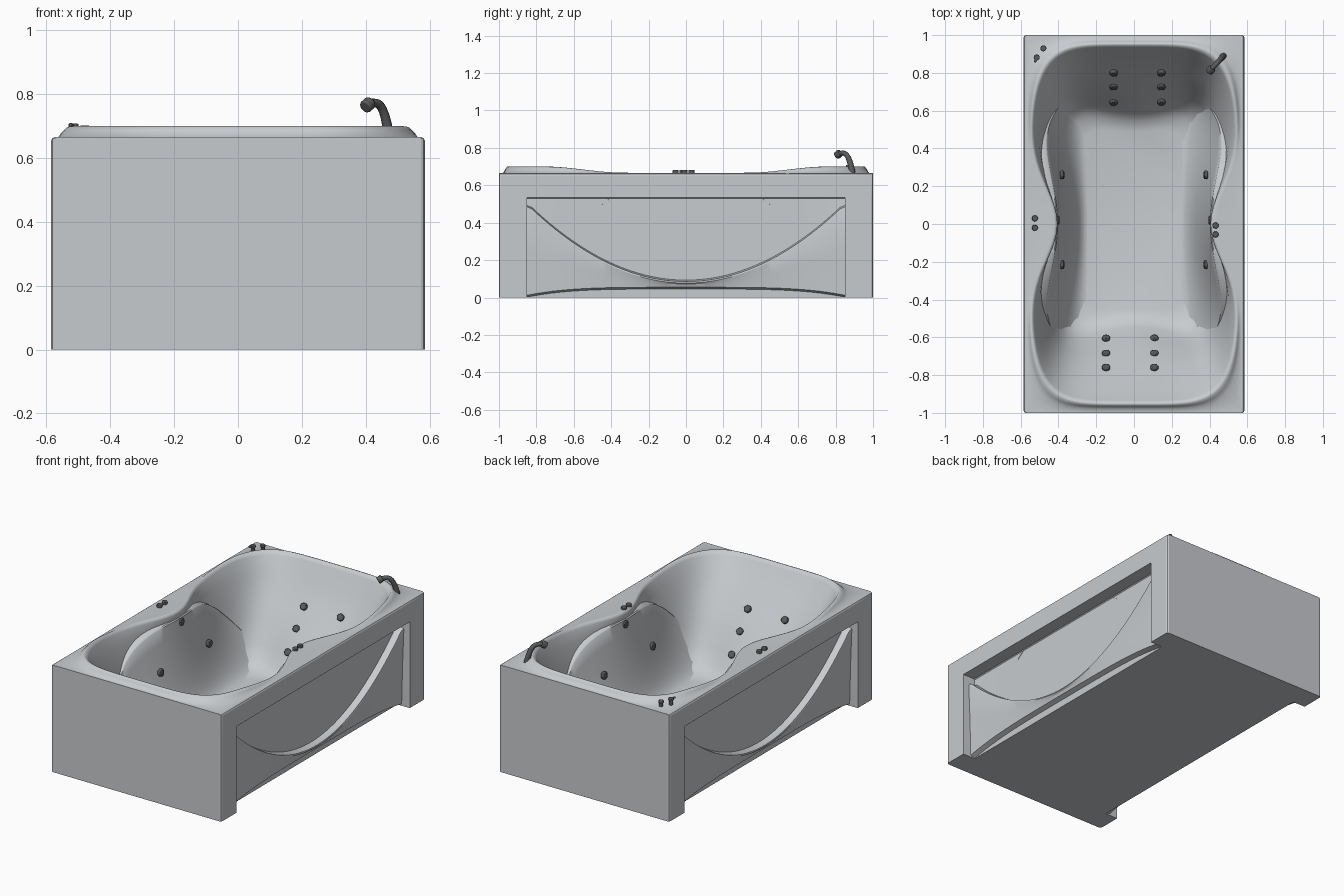
import bpy, bmesh, math
from mathutils import Vector

if "Cube" in bpy.data.objects:
    bpy.data.objects.remove(bpy.data.objects["Cube"])


def material(name, colour):
    m = bpy.data.materials.new(name)
    m.use_nodes = True
    m.diffuse_color = (*colour, 1)
    m.node_tree.nodes["Principled BSDF"].inputs["Base Color"].default_value = (*colour, 1)
    return m


ACRYLIC = material("pale grey acrylic", (0.575, 0.6, 0.625))
METAL = material("dark grey metal", (0.1, 0.103, 0.106))


def finish(obj, mat, angle=35):
    obj.data.materials.append(mat)
    bpy.ops.object.select_all(action="DESELECT")
    obj.select_set(True)
    bpy.context.view_layer.objects.active = obj
    bpy.ops.object.shade_smooth_by_angle(angle=math.radians(angle))
    return obj


def loft(name, sections, closed=False, cap_start=False, cap_end=False, flip=False, angle=35):
    """Skin a list of equal-length point lists."""
    bm = bmesh.new()
    rows = [[bm.verts.new(p) for p in s] for s in sections]
    n = len(rows[0])
    for a, b in zip(rows, rows[1:]):
        for i in range(n if closed else n - 1):
            j = (i + 1) % n
            bm.faces.new((a[i], a[j], b[j], b[i]))
    if cap_start:
        bm.faces.new(rows[0][::-1])
    if cap_end:
        bm.faces.new(rows[-1])
    if flip:
        bmesh.ops.reverse_faces(bm, faces=bm.faces)
    mesh = bpy.data.meshes.new(name)
    bm.to_mesh(mesh)
    bm.free()
    obj = bpy.data.objects.new(name, mesh)
    bpy.context.collection.objects.link(obj)
    return finish(obj, ACRYLIC, angle)


def smoothstep(a, b, v):
    t = min(max((v - a) / (b - a), 0), 1)
    return t * t * (3 - 2 * t)


# Outer casing: one cross-section per y, with a recessed apron on both sides
HALF, TOP, OPEN = 0.585, 0.665, 0.85


def casing_section(y, recessed, inset=0.0):
    reach = min(abs(y), OPEN)
    under = 0.012 + 0.043 * (1 - (reach / OPEN) ** 4)
    arc = min(0.085 + 0.385 * (reach / 0.82) ** 2, 0.485)
    side = [(0, 0.085), (under - 0.01, 0.085), (under, 0.055),
            ((under + arc) / 2, 0.049), (arc - 0.008, 0.04), (arc, 0.042),
            (arc + 0.008, 0.082), (0.53, 0.085), (0.535, 0.08), (0.536, 0),
            (TOP - 0.012, 0), (TOP - 0.004, 0.004), (TOP, 0.012)]
    right = [(HALF - max(d if recessed or z > 0.6 else 0, inset), y, z) for z, d in side]
    return right[::-1] + [(-x, yy, z) for x, yy, z in right]


steps = [-OPEN + 2 * OPEN * i / 64 for i in range(65)]
casing = [casing_section(-1, False, 0.012), casing_section(-0.996, False, 0.004),
          casing_section(-0.988, False), casing_section(-OPEN - 0.001, False)]
casing += [casing_section(y, True) for y in steps]
casing += [casing_section(OPEN + 0.001, False), casing_section(0.988, False),
           casing_section(0.996, False, 0.004), casing_section(1, False, 0.012)]
loft("casing", casing, cap_start=True, cap_end=True, angle=24)

# Deck, raised rim and basin: rings from the outer rectangle down to the floor
SIDE = 40
square = []
for k in range(4):
    for i in range(SIDE):
        u, v = 1, -1 + 2 * i / SIDE
        for _ in range(k):
            u, v = -v, u
        square.append((u, v))


def ring(hx, hy, waist, power, z, lift=0.0, shift=0.0, dent=0.0):
    """Rounded rectangle, pinched at the waist and dented in the middle of its ends."""
    points = []
    for u, v in square:
        r = (abs(u) ** power + abs(v) ** power) ** (1 / power) if power else 1
        y = hy * v / r
        x = (hx - waist * math.exp(-(y / 0.27) ** 2)) * u / r
        height = z + lift * smoothstep(0.33, 0.75, abs(y))
        y *= 1 - dent * math.exp(-(x / 0.24) ** 2)
        points.append((x, y + shift, height))
    return points


basin = [
    ring(0.573, 1, 0, 0, 0.665),
    ring(0.567, 0.978, 0.115, 6, 0.6655),
    ring(0.561, 0.966, 0.126, 5.2, 0.667, 0.02),
    ring(0.555, 0.957, 0.134, 4.9, 0.667, 0.032),
    ring(0.549, 0.948, 0.138, 4.7, 0.666, 0.034),
    ring(0.54, 0.934, 0.135, 4.6, 0.65, 0.028),
    ring(0.514, 0.883, 0.1, 4.5, 0.59, 0, 0.012),
    ring(0.482, 0.785, 0.035, 4.7, 0.46, 0, 0.02),
    ring(0.46, 0.725, 0.01, 5, 0.355, 0, 0.02, 0.03),
    ring(0.43, 0.662, 0, 5.5, 0.235, 0, 0.02, 0.07),
    ring(0.4, 0.62, 0, 5.5, 0.155, 0, 0.02, 0.09),
    ring(0.36, 0.575, 0, 5, 0.115, 0, 0.02, 0.09),
    ring(0.3, 0.5, 0, 5, 0.1, 0, 0.02, 0.06),
]
loft("basin", basin, closed=True, cap_end=True, angle=70)


# Arched side walls with a narrow armrest ledge
def wall_section(y, side):
    edge_z = 0.615 - 0.43 * (abs(y) / 0.69) ** 2.8
    edge_x = 0.405 + 0.6 * y ** 2 - 1.62 * y ** 4
    points = []
    for i in range(13):
        t = (i / 12) ** 2
        points.append((side * (0.24 + (edge_x - 0.24) * t ** 0.45), y, 0.098 + (edge_z - 0.098) * t))
    points.append((side * (edge_x + 0.006), y, edge_z + 0.006))
    points.append((side * (edge_x + 0.042), y, edge_z + 0.012))
    return points


for side, name in ((1, "left"), (-1, "right")):
    loft(name + "_armrest_wall", [wall_section(0.69 * i / 30, side) for i in range(-30, 31)],
         flip=side < 0)


# Fittings
def disc(name, place, radius, depth, direction=(0, 0, 1)):
    turn = Vector(direction).to_track_quat("Z", "Y").to_euler()
    bpy.ops.mesh.primitive_cylinder_add(vertices=20, radius=radius, depth=depth,
                                        location=place, rotation=turn)
    obj = bpy.context.object
    obj.name = name
    bevel = obj.modifiers.new("Bevel", "BEVEL")
    bevel.width, bevel.segments = min(radius, depth) * 0.25, 2
    return finish(obj, METAL)


# Water jets on the end walls
for z, back, front in ((0.24, 0.645, 0.605), (0.355, 0.728, 0.685), (0.465, 0.8, 0.76)):
    for x in (-0.108, 0.145):
        disc("back_jet", (x, back, z), 0.021, 0.022, (0, -0.8, 0.6))
    for x in (-0.148, 0.108):
        disc("front_jet", (x, -front, z), 0.021, 0.022, (0, 0.8, 0.6))

# Water jets on the side walls
for side in (-1, 1):
    for y, x, z in ((0.26, 0.38, 0.37), (-0.215, 0.38, 0.37), (0.02, 0.405, 0.59)):
        disc("side_jet", (side * x, y, z), 0.023, 0.02, (-side, 0, 0.1))

# Control buttons on the waist of the deck
for x, y in ((-0.525, 0.03), (-0.525, -0.02), (0.432, -0.008), (0.432, -0.055)):
    disc("control_button", (x, y, 0.672), 0.016, 0.022)

# Tap valves in the back corner
for x, y, top in ((-0.515, 0.882, 0.7), (-0.48, 0.93, 0.694)):
    disc("valve_stem", (x, y, 0.678), 0.011, 0.036)
    disc("valve_cap", (x, y, top), 0.016, 0.014)
disc("valve_lever", (-0.519, 0.87, 0.702), 0.006, 0.03, (-0.4, -0.9, 0.1))

# Curved spout with a round head
curve = bpy.data.curves.new("spout", "CURVE")
curve.dimensions = "3D"
curve.bevel_depth, curve.bevel_resolution, curve.use_fill_caps = 0.014, 3, True
path = curve.splines.new("NURBS")
places = ((0.474, 0.89, 0.655), (0.468, 0.885, 0.7), (0.455, 0.867, 0.765),
          (0.43, 0.842, 0.778), (0.405, 0.815, 0.766))
path.points.add(len(places) - 1)
for point, place, size in zip(path.points, places, (1.25, 1.15, 1, 0.95, 1)):
    point.co = (*place, 1)
    point.radius = size
path.use_endpoint_u = True
path.order_u = 4
spout = bpy.data.objects.new("spout", curve)
bpy.context.collection.objects.link(spout)
curve.materials.append(METAL)
disc("spout_head", (0.406, 0.815, 0.766), 0.021, 0.03, (-0.55, -0.65, -0.5))
